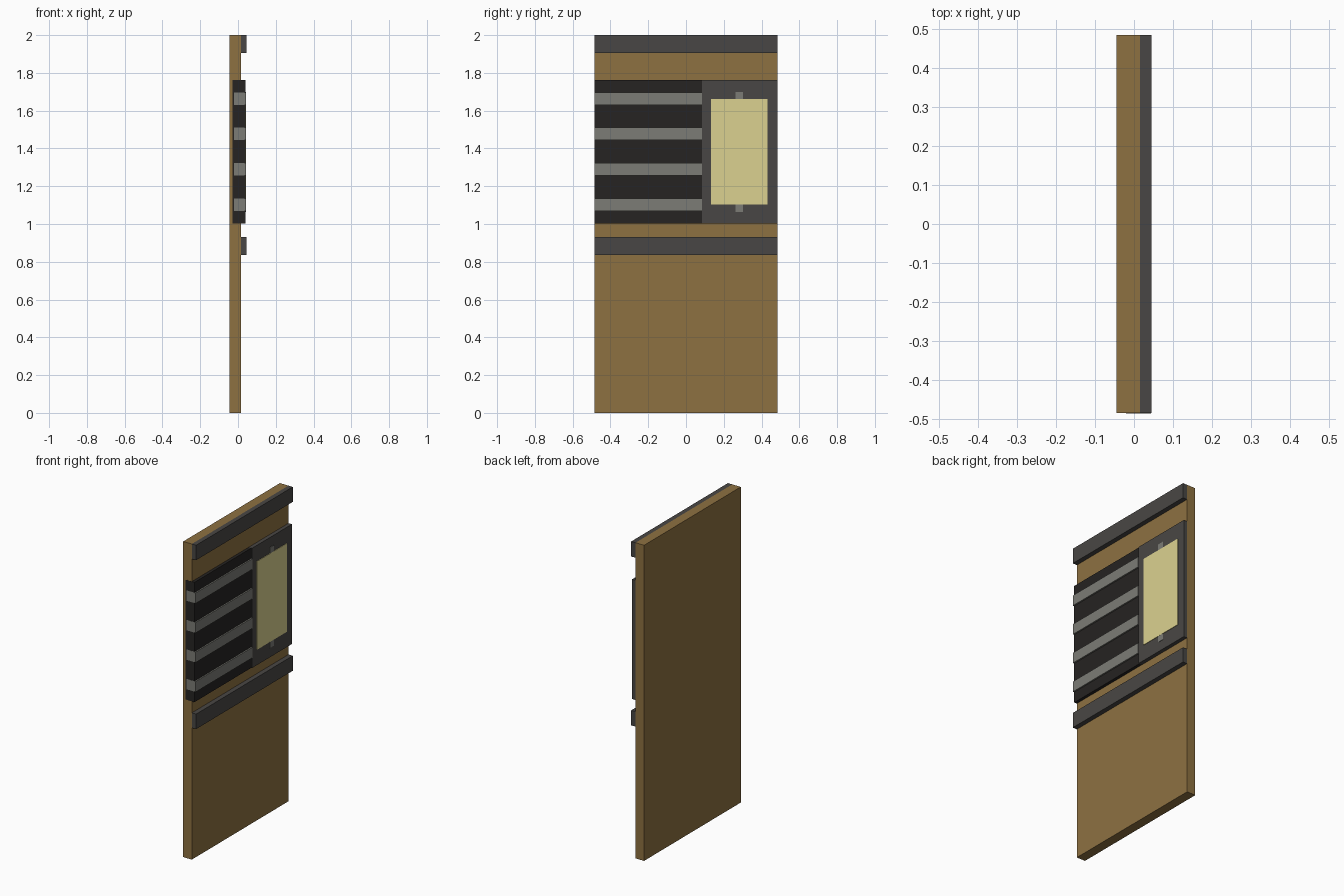
import bpy
import bmesh
from mathutils import Vector

if "Cube" in bpy.data.objects:
    bpy.data.objects.remove(bpy.data.objects["Cube"])


def material(name, rgb):
    m = bpy.data.materials.new(name)
    m.diffuse_color = (*rgb, 1.0)
    m.use_nodes = True
    m.node_tree.nodes["Principled BSDF"].inputs["Base Color"].default_value = m.diffuse_color
    return m


TAN = material("tan_paint", (0.27, 0.165, 0.053))
CHARCOAL = material("charcoal_metal", (0.066, 0.062, 0.058))
BLACK = material("dark_grille", (0.019, 0.017, 0.016))
GREY = material("grey_metal", (0.20, 0.20, 0.18))
YELLOW = material("lamp_yellow", (0.71, 0.64, 0.28))


def box(name, x, y, z, mat):
    """Flat-faced box spanning the given (min, max) ranges."""
    lo, hi = Vector((x[0], y[0], z[0])), Vector((x[1], y[1], z[1]))
    bm = bmesh.new()
    bmesh.ops.create_cube(bm, size=1)
    bmesh.ops.scale(bm, vec=hi - lo, verts=bm.verts)
    bmesh.ops.translate(bm, vec=(lo + hi) / 2, verts=bm.verts)
    mesh = bpy.data.meshes.new(name)
    bm.to_mesh(mesh)
    bm.free()
    mesh.materials.append(mat)
    obj = bpy.data.objects.new(name, mesh)
    bpy.context.collection.objects.link(obj)
    return obj


W = 0.484      # half width of the wall
FACE = 0.015   # front surface of the wall

# Wall slab
box("wall_panel", (-0.045, FACE), (-W, W), (0, 2), TAN)

# Horizontal trim rails
for name, z in (("lower_rail", 0.835), ("upper_rail", 1.905)):
    box(name, (FACE, 0.045), (-W, W), (z, z + 0.095), CHARCOAL)

# Dark grille backing with four slats
box("grille_backing", (-0.03, 0.034), (-W - 0.0005, 0.086), (1.003, 1.762), BLACK)
for i in range(4):
    zc = 1.103 + i * 0.187
    box(f"grille_slat_{i + 1}", (-0.02, 0.043), (-W - 0.001, 0.086),
        (zc - 0.033, zc + 0.033), GREY)

# Lamp housing, centre clip and lit panel
box("lamp_housing", (FACE, 0.039), (0.086, W), (1.003, 1.762), CHARCOAL)
box("lamp_clip", (0.0, 0.0415), (0.262, 0.302), (1.063, 1.70), GREY)
box("lamp_panel", (0.0, 0.042), (0.132, 0.432), (1.102, 1.662), YELLOW)
